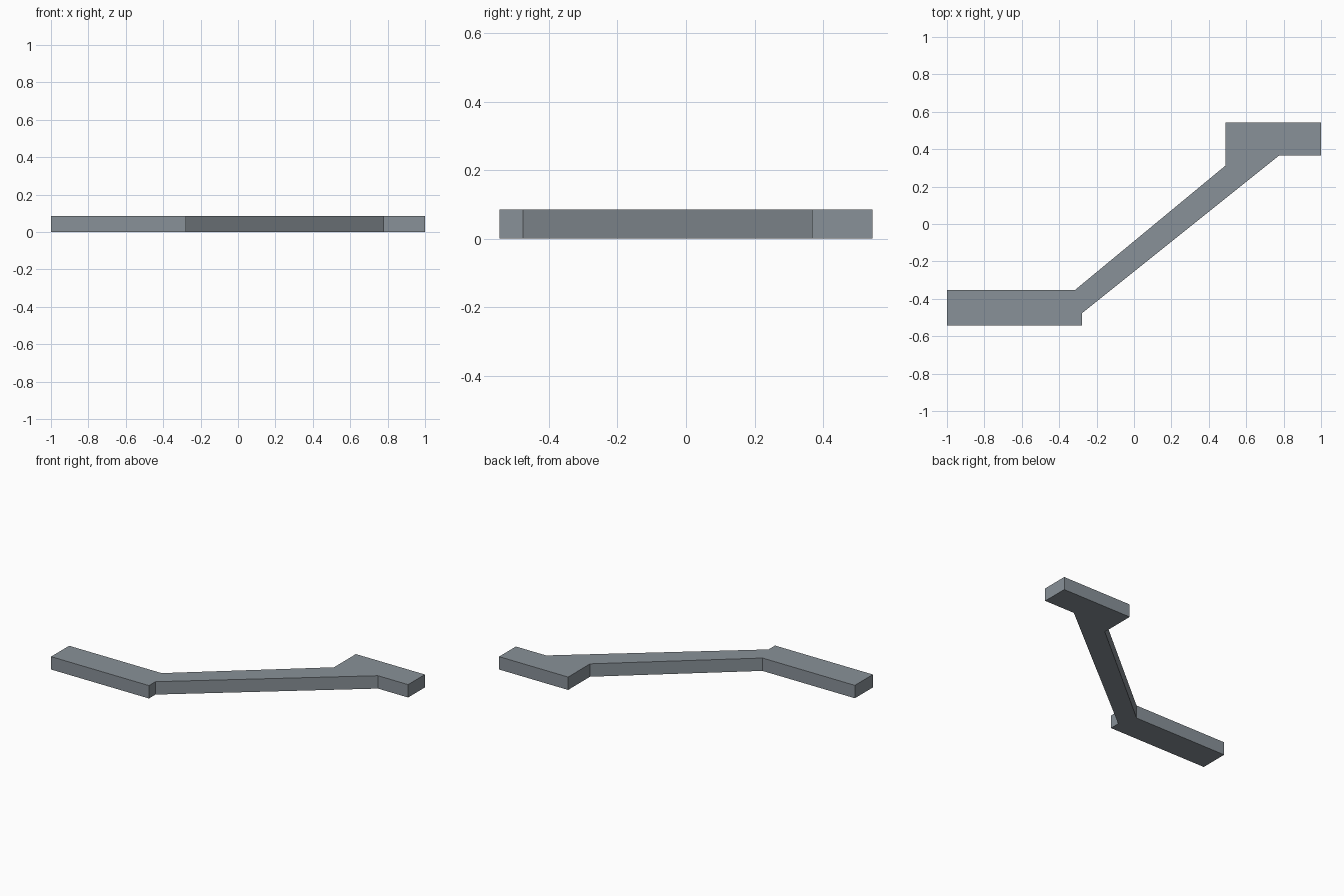
import bpy, bmesh

if "Cube" in bpy.data.objects:
    bpy.data.objects.remove(bpy.data.objects["Cube"])

HEIGHT = 0.086

# one flat grey for the whole part
grey = bpy.data.materials.new("slate grey")
grey.diffuse_color = (0.25, 0.285, 0.315, 1)
grey.use_nodes = True
grey.node_tree.nodes["Principled BSDF"].inputs["Base Color"].default_value = grey.diffuse_color

# plan outline: low pad, diagonal arm, high pad (counter-clockwise)
outline = [
    (-1.0, -0.544), (-0.277, -0.544), (-0.277, -0.476),
    (0.777, 0.367), (1.0, 0.367), (1.0, 0.544), (0.49, 0.544),
    (0.49, 0.313), (-0.317, -0.354), (-1.0, -0.354),
]

# extrude the outline into a solid bracket
bm = bmesh.new()
base = bm.faces.new([bm.verts.new((x, y, 0)) for x, y in outline])
ext = bmesh.ops.extrude_face_region(bm, geom=[base], use_keep_orig=True)
top = [v for v in ext["geom"] if isinstance(v, bmesh.types.BMVert)]
bmesh.ops.translate(bm, verts=top, vec=(0, 0, HEIGHT))
bmesh.ops.recalc_face_normals(bm, faces=bm.faces)

mesh = bpy.data.meshes.new("offset_bracket")
bm.to_mesh(mesh)
bm.free()
mesh.materials.append(grey)
bracket = bpy.data.objects.new("offset_bracket", mesh)
bpy.context.collection.objects.link(bracket)
